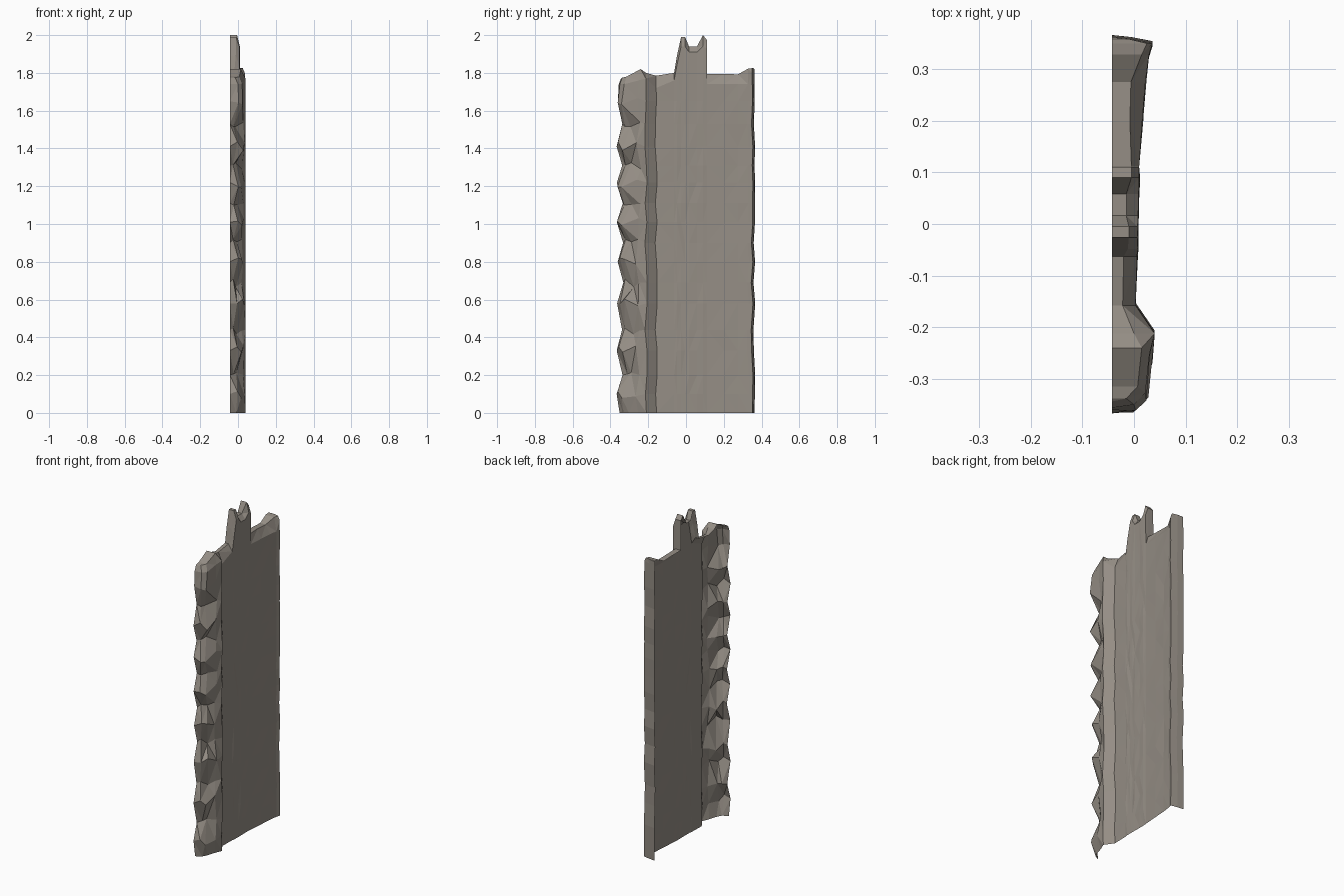
import bpy, bmesh, math, random

if "Cube" in bpy.data.objects:
    bpy.data.objects.remove(bpy.data.objects["Cube"])
random.seed(4)
BACK = -0.043          # plane of the open back

stone = bpy.data.materials.new("warm grey stone")
stone.diffuse_color = (0.30, 0.27, 0.235, 1)
stone.use_nodes = True
stone.node_tree.nodes["Principled BSDF"].inputs["Base Color"].default_value = stone.diffuse_color

# level rows: bulges and notches of the broken edge alternate
ROWS = [0, .10, .20, .33, .44, .58, .69, .80, .90, 1.01, 1.11, 1.22, 1.31, 1.41, 1.53, 1.65]

# broken edge columns: (bulge x, y), (notch x, y), front top z, cap z
BROKEN = [((BACK, -.364), (BACK, -.335), 1.74, 1.77),
          ((.000, -.358), (-.026, -.318), 1.74, 1.775),
          ((.022, -.335), (-.010, -.285), 1.74, 1.78),
          ((.030, -.260), (.024, -.245), 1.76, 1.82)]

# smooth columns: x, y, front top z, cap z, cap front x
SMOOTH = [(.040, -.212, 1.77, 1.80, .000),     # ridge
          (.003, -.158, 1.72, 1.785, -.022),   # valley beside the ridge
          (.006, -.063, 1.76, 1.80, -.020),
          (.007, -.048, 1.84, 1.89, -.012),    # first spike
          (.007, -.026, 1.94, 1.99, -.010),
          (.007, -.005, 1.94, 1.99, -.010),
          (.008, .016, 1.91, 1.94, -.015),     # dip between spikes
          (.009, .058, 1.91, 1.94, -.015),
          (.010, .090, 1.94, 2.00, -.005),     # second spike
          (.010, .110, 1.93, 1.975, -.005),
          (.010, .111, 1.74, 1.795, -.005),    # low right shoulder
          (.016, .200, 1.74, 1.795, -.008),
          (.022, .275, 1.74, 1.792, -.006),
          (.029, .328, 1.74, 1.822, .015),
          (.036, .350, 1.80, 1.825, .025),     # right corner
          (-.005, .358, 1.80, 1.825, -.008),
          (BACK, .362, 1.80, 1.820, BACK)]


def jitter(a):
    return random.uniform(-a, a)


columns = []
for n, (bulge, notch, zf, zc) in enumerate(BROKEN):
    col = []
    for i, z in enumerate(ROWS):
        x, y = bulge if i % 2 else notch
        if i == 0:
            x, y = [(p + q) / 2 for p, q in zip(bulge, notch)]
        dz = jitter(.025) if i and n else 0
        col.append((x if n == 0 else x + jitter(.006), y + jitter(.004 + .006 * (n > 0)), z + dz))
    bx, by = bulge
    nx = BACK if n == 0 else bx - .015
    col += [(bx, by + .008, zf), (nx, by + .02, zc), (BACK, by + .02, zc)]
    columns.append(col)

wave = [jitter(.006) for _ in ROWS]            # shared wobble of the ridge and valley
edge = [jitter(.005) for _ in ROWS]            # wobble of the right edge
for x, y, zf, zc, xc in SMOOTH:
    col = []
    for i, z in enumerate(ROWS):
        dy = wave[i] if y < -.1 else edge[i] if y > .3 else 0
        dx = jitter(.002) if -.1 < y < .3 and not .1 < y < .12 else 0
        col.append((x + dx, y + dy, z))
    col += [(x, y, zf), (xc, y, zc), (BACK, y, zc)]
    columns.append(col)

# skin the columns into a shell, open at the back and the bottom
bm = bmesh.new()
grid = [[bm.verts.new(p) for p in col] for col in columns]
for a, b in zip(grid, grid[1:]):
    for k in range(len(a) - 1):
        bm.faces.new((a[k], b[k], b[k + 1], a[k + 1]))
bmesh.ops.remove_doubles(bm, verts=bm.verts[:], dist=.0005)
bmesh.ops.triangulate(bm, faces=bm.faces[:], quad_method='SHORT_EDGE')
bmesh.ops.dissolve_degenerate(bm, edges=bm.edges[:], dist=.0003)
mesh = bpy.data.meshes.new("broken_stone_slab")
bm.to_mesh(mesh)
bm.free()
mesh.materials.append(stone)
slab = bpy.data.objects.new("broken_stone_slab", mesh)
bpy.context.collection.objects.link(slab)
